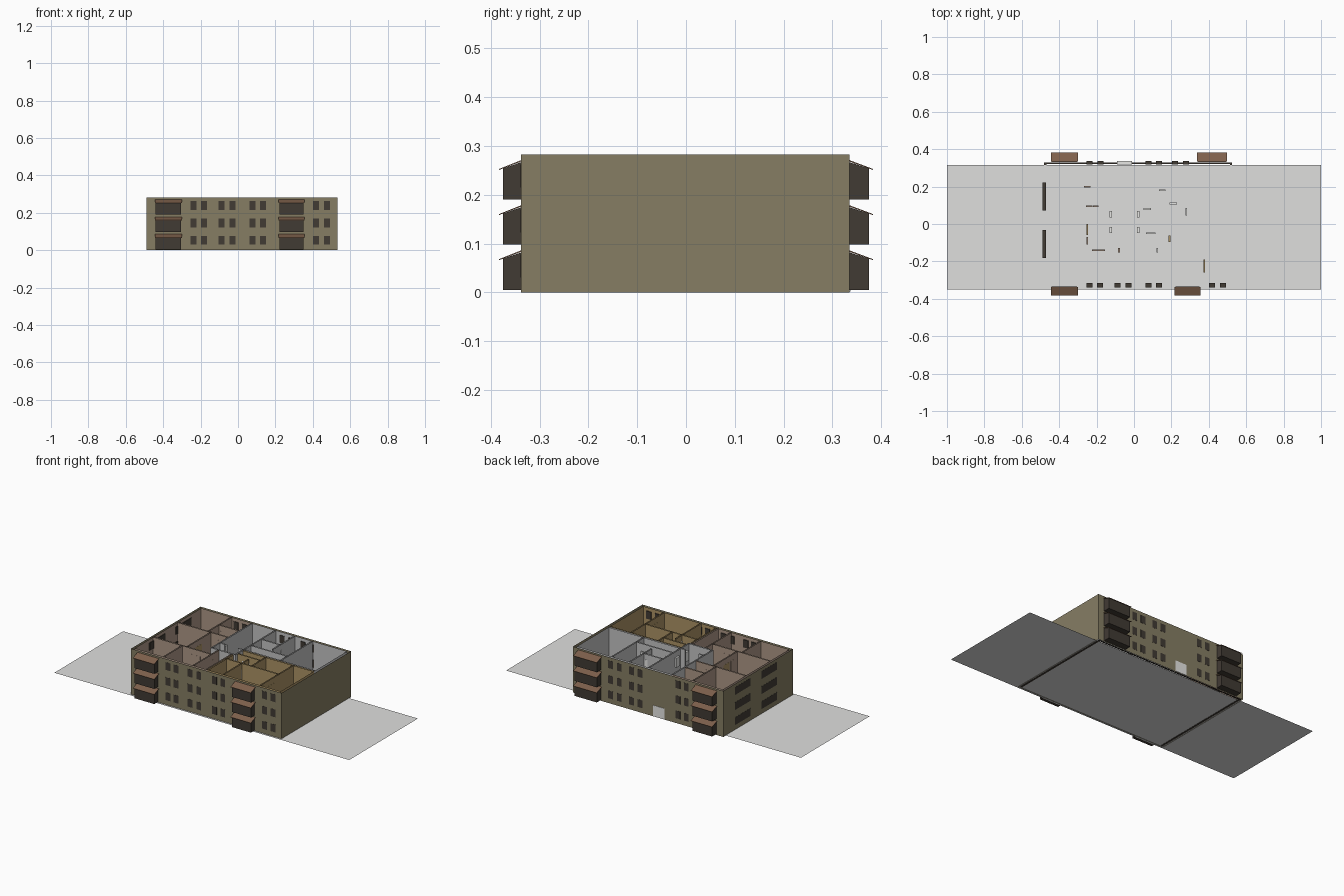
import bpy, bmesh

def mat(name, r, g, b):
    m = bpy.data.materials.new(name)
    m.diffuse_color = (r, g, b, 1)
    return m

OLIVE = mat("olive_facade", 0.24, 0.208, 0.127)
DARK = mat("dark_brown", 0.053, 0.043, 0.034)
ROOF = mat("roof_brown", 0.21, 0.118, 0.072)
SLAB = mat("slab_grey", 0.735, 0.735, 0.73)
PINK = mat("taupe_plaster", 0.42, 0.31, 0.24)
GREY = mat("grey_plaster", 0.55, 0.55, 0.55)
GOLD = mat("tan_plaster", 0.41, 0.29, 0.13)
LIGHT = mat("light_door", 0.85, 0.85, 0.83)

H = 0.282
STEP = 0.0925          # storey height
X0, X1, Y0, Y1 = -0.488, 0.532, -0.338, 0.335

def finish(name, bm, m):
    me = bpy.data.meshes.new(name)
    bm.to_mesh(me)
    bm.free()
    me.materials.append(m)
    ob = bpy.data.objects.new(name, me)
    bpy.context.collection.objects.link(ob)
    return ob

def add_box(bm, a, b, caps=True):
    v = [bm.verts.new((x, y, z)) for z in (a[2], b[2])
         for x, y in ((a[0], a[1]), (b[0], a[1]), (b[0], b[1]), (a[0], b[1]))]
    for i in range(4):
        j = (i + 1) % 4
        bm.faces.new((v[i], v[j], v[j + 4], v[i + 4]))
    if caps:
        bm.faces.new(v[3::-1])
        bm.faces.new(v[4:])

def boxes(name, items, m, caps=True):
    bm = bmesh.new()
    for a, b in items:
        add_box(bm, a, b, caps)
    return finish(name, bm, m)

def sheet(name, pts, m):
    bm = bmesh.new()
    lo = [bm.verts.new((x, y, 0.003)) for x, y in pts]
    hi = [bm.verts.new((x, y, H)) for x, y in pts]
    for i in range(len(pts) - 1):
        bm.faces.new((lo[i], lo[i + 1], hi[i + 1], hi[i]))
    finish(name, bm, m)

# flat ground sheet
bm = bmesh.new()
bm.faces.new([bm.verts.new((x, y, 0.002)) for x, y in
              ((-1, -0.351, ), (1, -0.351), (1, 0.315), (-1, 0.315))])
finish("ground_slab", bm, SLAB)

# dark footing under the walls
boxes("footing", [((-0.48, 0.321, 0), (0.525, 0.33, 0.0015)),
                  ((-0.48, -0.33, 0), (-0.468, 0.321, 0.0015)),
                  ((0.513, -0.33, 0), (0.525, 0.321, 0.0015))], DARK)

# outer shell, open on top, and coloured inner linings
boxes("facade", [((X0, Y0, 0), (X1, Y1, H))], OLIVE, caps=False)
sheet("left_flat_lining", [(0.02, -0.322), (-0.474, -0.322), (-0.474, 0.32), (-0.13, 0.32)], PINK)
sheet("rear_lining", [(-0.13, 0.32), (0.515, 0.32), (0.515, 0.0)], GREY)
sheet("right_flat_lining", [(0.515, 0.0), (0.515, -0.322), (0.02, -0.322)], GOLD)

# interior partitions: (x0, y0, x1, y1) centre lines
def partitions(name, lines, m, t=0.004):
    boxes(name, [((a - t, b - t, 0.003), (c + t, d + t, H)) for a, b, c, d in lines], m, caps=False)

partitions("left_flat_walls", [
    (-0.25, -0.14, -0.25, 0.095), (-0.47, 0.095, -0.14, 0.095), (-0.27, 0.2, -0.14, 0.2),
    (-0.47, -0.14, -0.08, -0.14), (-0.08, -0.318, -0.08, -0.08), (-0.27, 0.095, -0.27, 0.316),
    (-0.28, -0.318, -0.28, -0.14), (0.01, -0.318, 0.01, -0.08)], PINK)
partitions("hall_walls", [
    (-0.13, -0.07, -0.13, 0.316), (0.03, -0.07, 0.03, 0.316), (-0.13, -0.07, 0.03, -0.07),
    (-0.13, 0.01, -0.1, 0.01), (0.0, 0.01, 0.03, 0.01)], GREY)
partitions("rear_flat_walls", [
    (0.04, 0.08, 0.28, 0.08), (0.28, 0.01, 0.28, 0.316), (0.04, 0.18, 0.16, 0.18),
    (0.16, 0.11, 0.16, 0.316), (0.04, 0.01, 0.51, 0.01)], GREY)
partitions("right_flat_walls", [
    (0.04, 0.0, 0.51, 0.0), (0.04, -0.05, 0.19, -0.05), (0.19, -0.14, 0.19, 0.0),
    (0.125, -0.318, 0.125, -0.08), (0.02, -0.14, 0.375, -0.14), (0.375, -0.318, 0.375, 0.0),
    (0.02, -0.318, 0.02, -0.08)], GOLD)

# interior doors on each storey: (centre x, centre y, size x, size y)
def doors(name, spots, m):
    boxes(name, [((x - w / 2, y - d / 2, k * STEP + 0.004), (x + w / 2, y + d / 2, k * STEP + 0.062))
                 for k in range(3) for x, y, w, d in spots], m)

doors("taupe_inner_doors", [(-0.25, 0.2, 0.035, 0.009), (-0.24, 0.095, 0.035, 0.009),
                            (-0.205, 0.095, 0.03, 0.009), (-0.25, -0.09, 0.009, 0.04),
                            (-0.19, -0.14, 0.07, 0.009), (-0.08, -0.14, 0.009, 0.025)], PINK)
doors("tan_inner_doors", [(-0.25, -0.03, 0.009, 0.06), (0.19, -0.08, 0.009, 0.035),
                          (0.375, -0.225, 0.009, 0.07)], GOLD)
doors("grey_inner_doors", [(-0.125, 0.052, 0.014, 0.034), (-0.125, -0.032, 0.014, 0.034),
                           (0.022, 0.052, 0.014, 0.034), (0.022, -0.032, 0.014, 0.034),
                           (0.15, 0.18, 0.035, 0.009), (0.21, 0.11, 0.04, 0.009), (0.28, 0.065, 0.009, 0.04),
                           (0.07, 0.08, 0.04, 0.009), (0.09, -0.05, 0.05, 0.009), (0.125, -0.14, 0.009, 0.025)], LIGHT)

# windows pass through the hollow outer walls
front_x = [-0.237, -0.183, -0.088, -0.029, 0.077, 0.134, 0.417, 0.475]
back_x = [-0.237, -0.18, 0.077, 0.134, 0.218, 0.277]
front, back, left = [], [], []
for k in range(3):
    z0, z1 = 0.03 + k * STEP, 0.077 + k * STEP
    front += [((x - 0.016, Y0 - 0.001, z0), (x + 0.016, -0.316, z1)) for x in front_x]
    back += [((x - 0.016, 0.317, z0), (x + 0.016, Y1 + 0.001, z1)) for x in back_x]
    left += [((X0 - 0.0008, y, z0), (-0.47, y + 0.15, z1)) for y in (-0.183, 0.073)]
boxes("front_windows", front, DARK)
boxes("back_windows", back, DARK)
boxes("side_windows", left, DARK)

# entrance on the back
boxes("entrance_door", [((-0.09, 0.318, 0.002), (-0.012, Y1 + 0.002, 0.068))], LIGHT)

# bay balconies with sloping roofs
def prism(bm, profile, xa, xb):
    a = [bm.verts.new((xa, y, z)) for y, z in profile]
    b = [bm.verts.new((xb, y, z)) for y, z in profile]
    n = len(profile)
    bm.faces.new(a)
    bm.faces.new(b[::-1])
    for i in range(n):
        j = (i + 1) % n
        bm.faces.new((a[j], a[i], b[i], b[j]))
    bmesh.ops.recalc_face_normals(bm, faces=bm.faces[:])

def balconies(side, s, wall, spans):
    bays, roofs = bmesh.new(), bmesh.new()
    for k in range(3):
        z = k * STEP
        for xa, xb in spans:
            prism(bays, [(s * (wall - 0.004), z + 0.005), (s * 0.375, z + 0.005),
                         (s * 0.375, z + 0.069), (s * (wall - 0.004), z + 0.083)], xa, xb)
            prism(roofs, [(s * wall, z + 0.083), (s * 0.383, z + 0.066),
                          (s * 0.383, z + 0.068), (s * wall, z + 0.086)], xa - 0.005, xb + 0.005)
    finish(side + "_balconies", bays, DARK)
    finish(side + "_balcony_roofs", roofs, ROOF)

balconies("front", -1, -Y0, [(-0.44, -0.305), (0.222, 0.35)])
balconies("back", 1, Y1, [(-0.44, -0.305), (0.342, 0.492)])
